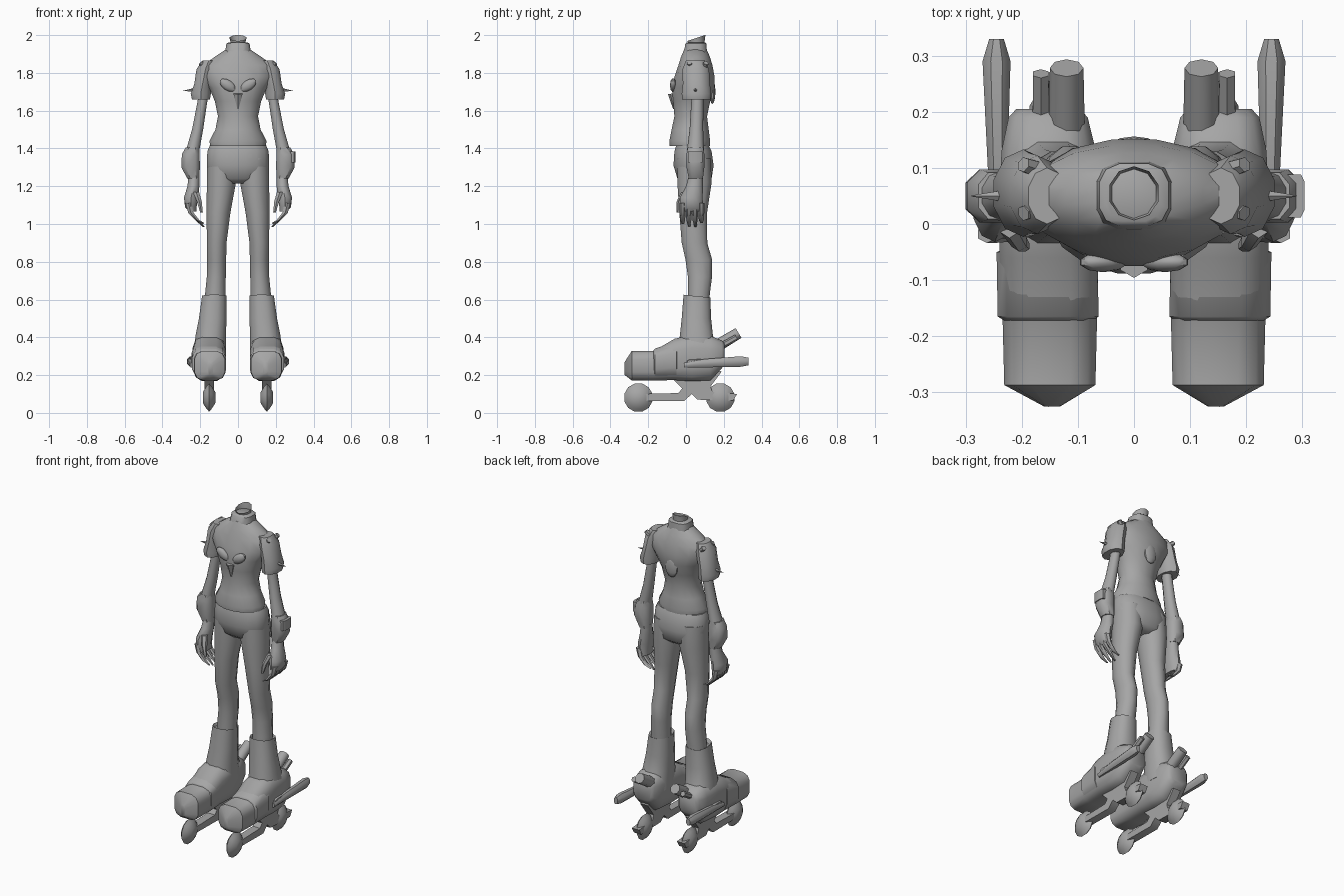
import bpy, bmesh, math
from mathutils import Vector, Matrix

grey = bpy.data.materials.new("plain_grey")
grey.diffuse_color = (0.38, 0.38, 0.38, 1)


def finish(name, bm, mirror=True, angle=45):
    """Turn a bmesh into a shaded object, optionally mirrored across x = 0."""
    bmesh.ops.recalc_face_normals(bm, faces=bm.faces)
    me = bpy.data.meshes.new(name)
    bm.to_mesh(me)
    bm.free()
    me.materials.append(grey)
    me.shade_smooth()
    me.set_sharp_from_angle(angle=math.radians(angle))
    ob = bpy.data.objects.new(name, me)
    bpy.context.collection.objects.link(ob)
    if mirror:
        m = ob.modifiers.new("mirror", "MIRROR")
        m.use_mirror_merge = False
    return ob


def loft(name, rings, sides=12, axis="z", power=2.0, mirror=True, caps=(True, True), angle=45):
    """Skin rings (x, y, z, r1, r2[, tilt]) that lie across the given axis."""
    bm = bmesh.new()
    loops = []
    for x, y, z, r1, r2, *tilt in rings:
        loop = []
        for i in range(sides):
            a = 2 * math.pi * (i + 0.5) / sides
            c, s = math.cos(a), math.sin(a)
            u = r1 * math.copysign(abs(c) ** (2 / power), c)
            v = r2 * math.copysign(abs(s) ** (2 / power), s)
            if axis == "z":
                co = (x + u, y + v, z + (tilt[0] * s if tilt else 0))
            elif axis == "y":
                co = (x + u, y, z + v)
            else:
                co = (x, y + u, z + v)
            loop.append(bm.verts.new(co))
        loops.append(loop)
    for a, b in zip(loops, loops[1:]):
        for i in range(sides):
            j = (i + 1) % sides
            bm.faces.new((a[i], a[j], b[j], b[i]))
    if caps[0]:
        bm.faces.new(loops[0])
    if caps[1]:
        bm.faces.new(loops[-1])
    return finish(name, bm, mirror, angle)


def rod(name, p, q, r1, r2, sides=6, mirror=True):
    """Tapered bar from p to q."""
    p, q = Vector(p), Vector(q)
    d = q - p
    mat = Matrix.Translation((p + q) / 2) @ d.to_track_quat("Z", "Y").to_matrix().to_4x4()
    bm = bmesh.new()
    bmesh.ops.create_cone(bm, cap_ends=True, segments=sides, radius1=r1, radius2=r2,
                          depth=d.length, matrix=mat)
    return finish(name, bm, mirror)


def blob(name, centre, scale, tilt=0, mirror=True):
    """Flattened pad, tilted about the y axis."""
    mat = (Matrix.Translation(centre) @ Matrix.Rotation(tilt, 4, "Y")
           @ Matrix.Diagonal((*scale, 1)))
    bm = bmesh.new()
    bmesh.ops.create_uvsphere(bm, u_segments=10, v_segments=6, radius=1, matrix=mat)
    return finish(name, bm, mirror)


def prism(name, profile, x0, x1):
    """Side (y, z) outline extruded between x0 and x1."""
    bm = bmesh.new()
    f = bm.faces.new([bm.verts.new((x0, y, z)) for y, z in profile])
    ext = bmesh.ops.extrude_face_region(bm, geom=[f])["geom"]
    bmesh.ops.translate(bm, vec=(x1 - x0, 0, 0),
                        verts=[v for v in ext if isinstance(v, bmesh.types.BMVert)])
    return finish(name, bm)


# Neck, collar and shirt
loft("neck", [(0, .055, 1.89, .05, .045), (0, .055, 1.955, .04, .042),
              (0, .055, 1.985, .046, .048, .016)], 10, mirror=False, caps=(True, False))
loft("collar", [(0, .05, 1.89, .072, .064), (0, .052, 1.955, .063, .057),
                (0, .052, 1.962, .05, .048)], 12, power=3, mirror=False)
loft("shirt", [(0, .05, 1.925, .065, .06), (0, .05, 1.885, .125, .078),
               (0, .05, 1.84, .192, .092), (0, .045, 1.78, .195, .108),
               (0, .038, 1.72, .155, .115), (0, .03, 1.65, .125, .1),
               (0, .025, 1.57, .108, .088), (0, .022, 1.5, .122, .1),
               (0, .02, 1.44, .154, .11), (0, .02, 1.412, .15, .108)], 16, mirror=False)
loft("sleeve", [(.155, .05, 1.865, .035, .05), (.172, .052, 1.82, .05, .07),
                (.188, .055, 1.74, .046, .072), (.197, .055, 1.69, .056, .078),
                (.196, .055, 1.658, .05, .075)], 10)

# Chest and back trim
blob("chest_bow", (.055, -.068, 1.735), (.05, .018, .027), -.6)
rod("chest_pendant", (0, -.068, 1.69), (0, -.065, 1.61), .028, .004, 6, False)
blob("back_leaf", (0, .14, 1.7), (.042, .016, .065), 0, False)

# Studs on shoulders and sleeves
for label, y, dy in (("front", .03, -.022), ("back", .095, .022)):
    rod(f"shoulder_stud_{label}", (.165, y, 1.82), (.197, y + dy / 2, 1.853), .017, .014, 6)
rod("sleeve_spike", (.225, .05, 1.71), (.29, .05, 1.705), .012, .001, 5)

# Arms, cuffs and hands
loft("arm", [(.178, .06, 1.74, .03, .032), (.188, .06, 1.65, .027, .032),
             (.214, .055, 1.5, .031, .036), (.24, .05, 1.39, .037, .045)], 10)
loft("cuff", [(.242, .05, 1.405, .037, .044), (.25, .05, 1.37, .05, .05),
              (.251, .05, 1.3, .052, .05), (.236, .052, 1.24, .034, .04)], 8, power=2.6)
loft("wrist_device", [(.285, .05, 1.325, .02, .04), (.285, .05, 1.385, .02, .04)],
     8, power=4, mirror=False)
loft("palm", [(.232, .052, 1.26, .031, .036), (.236, .045, 1.2, .033, .045),
              (.248, .028, 1.14, .04, .06), (.25, .03, 1.09, .032, .06),
              (.24, .032, 1.065, .02, .055)], 10)
for i in range(4):
    y = -.018 + .033 * i
    tip = (1.0, .988, .985, 1.005)[i]
    loft(f"finger_{i + 1}", [(.262, y, 1.11, .018, .016), (.25, y, 1.06, .016, .016),
                             (.215, y, 1.02, .013, .013), (.182, y + .002, tip, .005, .006)], 6)
loft("thumb", [(.222, -.005, 1.17, .018, .02), (.205, -.032, 1.12, .015, .017),
               (.193, -.04, 1.06, .008, .009)], 6)

# Trousers
loft("hips", [(0, .035, 1.415, .152, .088), (0, .037, 1.385, .165, .1),
              (0, .04, 1.31, .168, .108), (0, .045, 1.24, .15, .092),
              (0, .045, 1.215, .1, .06)], 16, power=2.3, mirror=False)
loft("trouser_leg", [(.085, .042, 1.35, .08, .092), (.088, .045, 1.22, .08, .094),
                     (.103, .038, 1.06, .065, .076), (.113, .045, .9, .054, .07),
                     (.113, .068, .81, .052, .073), (.115, .074, .72, .052, .066),
                     (.12, .068, .63, .056, .06), (.121, .068, .58, .054, .058)], 12)

# Boots
loft("boot_shaft", [(.126, .058, .605, .056, .06), (.126, .058, .618, .066, .073, -.008),
                    (.134, .055, .5, .075, .08), (.144, .055, .41, .083, .09),
                    (.15, .07, .3, .088, .12)], 12, power=2.4)
loft("boot_foot", [(.146, -.325, .235, .015, .035), (.15, -.287, .25, .083, .08),
                   (.15, -.17, .25, .086, .08), (.152, -.06, .283, .09, .112),
                   (.152, .03, .29, .09, .125), (.152, .13, .29, .086, .12),
                   (.153, .19, .31, .072, .075), (.153, .205, .31, .058, .055)],
     12, "y", power=3.2)
loft("boot_strap", [(.153, -.172, .262, .08, .07), (.153, -.165, .262, .092, .08),
                    (.155, -.05, .28, .092, .1), (.155, -.045, .28, .08, .09)], 12, "y", power=3)

# Heel pipes and side lever
rod("heel_pipe", (.12, .09, .31), (.12, .278, .423), .034, .03, 8)
rod("small_heel_pipe", (.166, .09, .3), (.166, .268, .4), .018, .016, 6)
loft("side_lever", [(.243, -.01, .252, .013, .014), (.243, .1, .263, .019, .024),
                    (.245, .29, .272, .027, .03), (.245, .33, .272, .014, .022)], 8, "y")
loft("lever_bracket", [(.2, .05, .265, .055, .03), (.25, .05, .262, .045, .02)],
     8, "x", power=4)

# Skate frame and wheels
prism("skate_frame", [(-.07, .18), (-.02, .13), (-.04, .105), (-.25, .1), (-.26, .065),
                      (-.01, .062), (.03, .1), (.06, .07), (.25, .065), (.27, .1),
                      (.14, .112), (.13, .14), (.19, .22), (.0, .24)], .128, .178)
for label, y in (("front", -.252), ("back", .182)):
    loft(f"{label}_wheel", [(.12, y, .081, .03, .03), (.138, y, .081, .06, .06),
                            (.153, y, .081, .077, .077), (.168, y, .081, .06, .06),
                            (.186, y, .081, .03, .03)], 12, "x")
